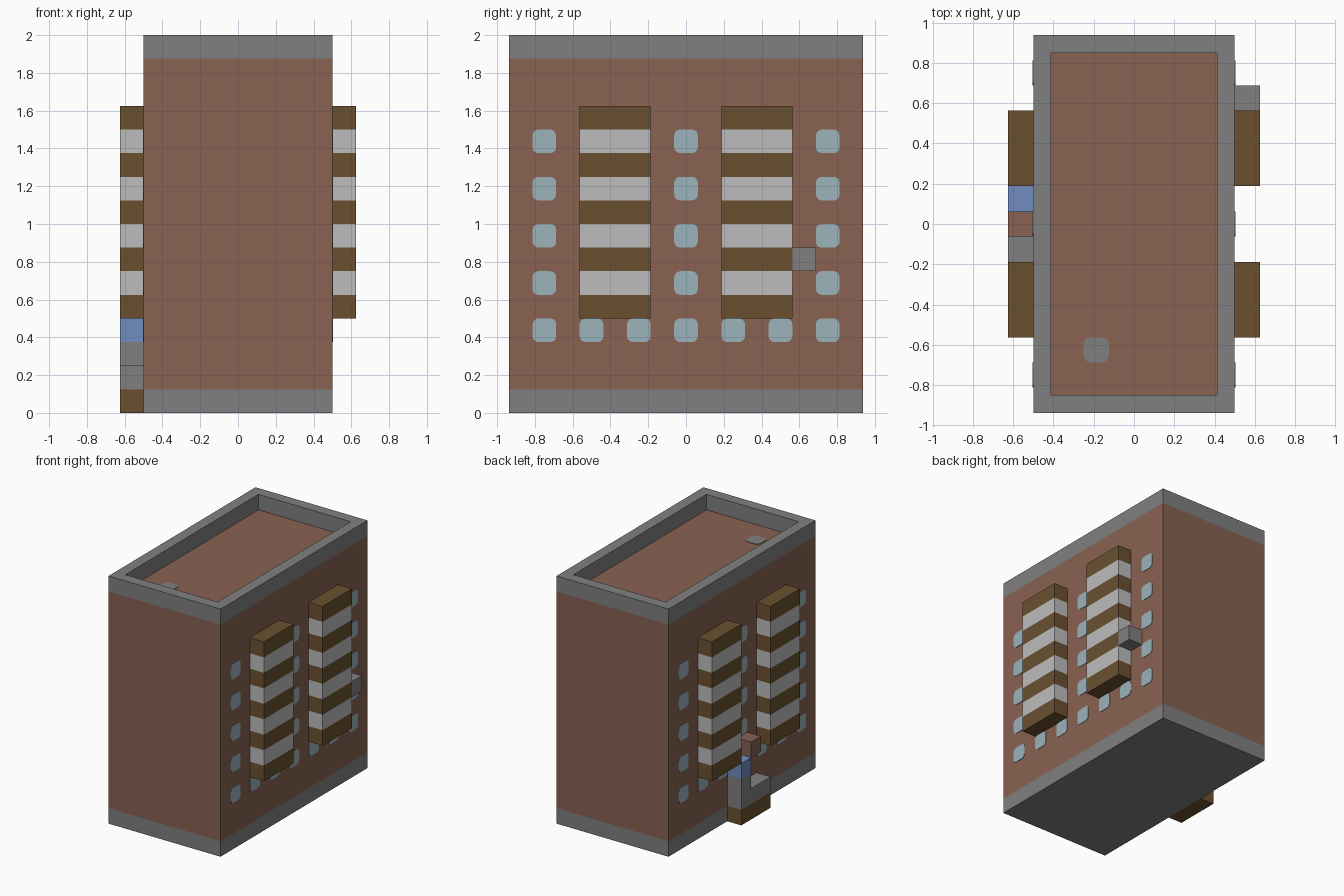
import bpy
import bmesh
from mathutils import Vector

if "Cube" in bpy.data.objects:
    bpy.data.objects.remove(bpy.data.objects["Cube"], do_unlink=True)

U = 0.125        # one building block
WALL = 0.5       # half width of the house
HALF = 7.5 * U   # half depth of the house


def material(name, r, g, b):
    linear = [((c / 255 + 0.055) / 1.055) ** 2.4 for c in (r, g, b)] + [1]
    mat = bpy.data.materials.new(name)
    mat.use_nodes = True
    mat.diffuse_color = linear
    mat.node_tree.nodes["Principled BSDF"].inputs["Base Color"].default_value = linear
    return mat


BRICK = material("brick", 136, 98, 82)
STONE = material("grey stone", 128, 128, 128)
WOOD = material("brown wood", 106, 80, 48)
WHITE = material("white panel", 187, 188, 187)
GLASS = material("pale blue glass", 156, 179, 187)
BLUE = material("blue", 113, 141, 192)


def add_box(bm, low, high):
    low, high = Vector(low), Vector(high)
    verts = bmesh.ops.create_cube(bm, size=1)["verts"]
    for v in verts:
        v.co = (low + high) / 2 + v.co * (high - low)
    return verts


def round_edges(bm, verts, axis, radius):
    edges = {e for v in verts for e in v.link_edges
             if abs((e.verts[0].co - e.verts[1].co).normalized()[axis]) > 0.9}
    bmesh.ops.bevel(bm, geom=list(edges), offset=radius, segments=3,
                    profile=0.5, affect='EDGES')


def slice_at(bm, heights):
    for z in heights:
        bmesh.ops.bisect_plane(bm, geom=bm.verts[:] + bm.edges[:] + bm.faces[:],
                               plane_co=(0, 0, z), plane_no=(0, 0, 1))


def finish(bm, name, *mats):
    bmesh.ops.recalc_face_normals(bm, faces=bm.faces[:])
    mesh = bpy.data.meshes.new(name)
    bm.to_mesh(mesh)
    bm.free()
    for mat in mats:
        mesh.materials.append(mat)
    obj = bpy.data.objects.new(name, mesh)
    bpy.context.collection.objects.link(obj)
    return obj


def block(name, low, high, mat):
    bm = bmesh.new()
    add_box(bm, low, high)
    return finish(bm, name, mat)


# House: brick walls, stone footing, stone parapet around a sunken roof
bm = bmesh.new()
add_box(bm, (-WALL, -HALF, 0), (WALL, HALF, 2))
slice_at(bm, (U, 2 - U))
roof = max(bm.faces, key=lambda f: f.calc_center_median().z)
bmesh.ops.inset_region(bm, faces=[roof], thickness=U)
sunk = bmesh.ops.extrude_face_region(bm, geom=[roof])["geom"]
floor = [f for f in sunk if isinstance(f, bmesh.types.BMFace)][0]
bmesh.ops.translate(bm, verts=floor.verts[:], vec=(0, 0, -U))
if roof.is_valid:
    bm.faces.remove(roof)
for f in bm.faces:
    z = f.calc_center_median().z
    f.material_index = 1 if z < U or z > 2 - U + 0.01 else 0
finish(bm, "house", BRICK, STONE)

# Roof hatch
bm = bmesh.new()
hatch = add_box(bm, (-2 * U, -5.5 * U, 2 - U - 0.004), (-U, -4.5 * U, 2 - U + 0.004))
round_edges(bm, hatch, 2, 0.035)
finish(bm, "roof_hatch", STONE)

for side, label in ((1, "left"), (-1, "right")):
    inner, outer = sorted((side * WALL, side * (WALL + U)))

    # Balcony towers with alternating wood and white floors
    for y, place in ((-3 * U, "front"), (3 * U, "back")):
        bm = bmesh.new()
        add_box(bm, (inner, y - 1.5 * U, 4 * U), (outer, y + 1.5 * U, 13 * U))
        slice_at(bm, [k * U for k in range(5, 13)])
        for f in bm.faces:
            f.material_index = int(f.calc_center_median().z / U - 0.001) % 2
            if abs(f.normal.z) > 0.5:
                f.material_index = 0
        finish(bm, f"{label}_{place}_balcony_tower", WOOD, WHITE)

    # Windows: a full row at the bottom, three columns above
    bm = bmesh.new()
    for row in range(5):
        for col in range(-3, 4, 1 if row == 0 else 3):
            y, z = col * 2 * U, (3.5 + 2 * row) * U
            pane = add_box(bm, (side * WALL - 0.004, y - U / 2, z - U / 2),
                           (side * WALL + 0.004, y + U / 2, z + U / 2))
            round_edges(bm, pane, 0, 0.03)
    finish(bm, f"{label}_windows", GLASS)

# Small wall unit on the left side
block("wall_unit", (WALL, 4.5 * U, 6 * U), (WALL + U, 5.5 * U, 7 * U), STONE)

# Entrance on the right side: step, stone bench with post, blue cap, brick lamp
x0, x1 = -WALL - U, -WALL
block("entrance_step", (x0, -1.5 * U, 0), (x1, 1.5 * U, U), WOOD)
block("entrance_bench", (x0, -1.5 * U, U), (x1, 1.5 * U, 2 * U), STONE)
block("entrance_post", (x0, U / 2, 2 * U), (x1, 1.5 * U, 3 * U), STONE)
block("entrance_cap", (x0, U / 2, 3 * U), (x1, 1.5 * U, 4 * U), BLUE)
block("entrance_lintel", (x0, -U / 2, 4 * U), (x1, U / 2, 5 * U), BRICK)
